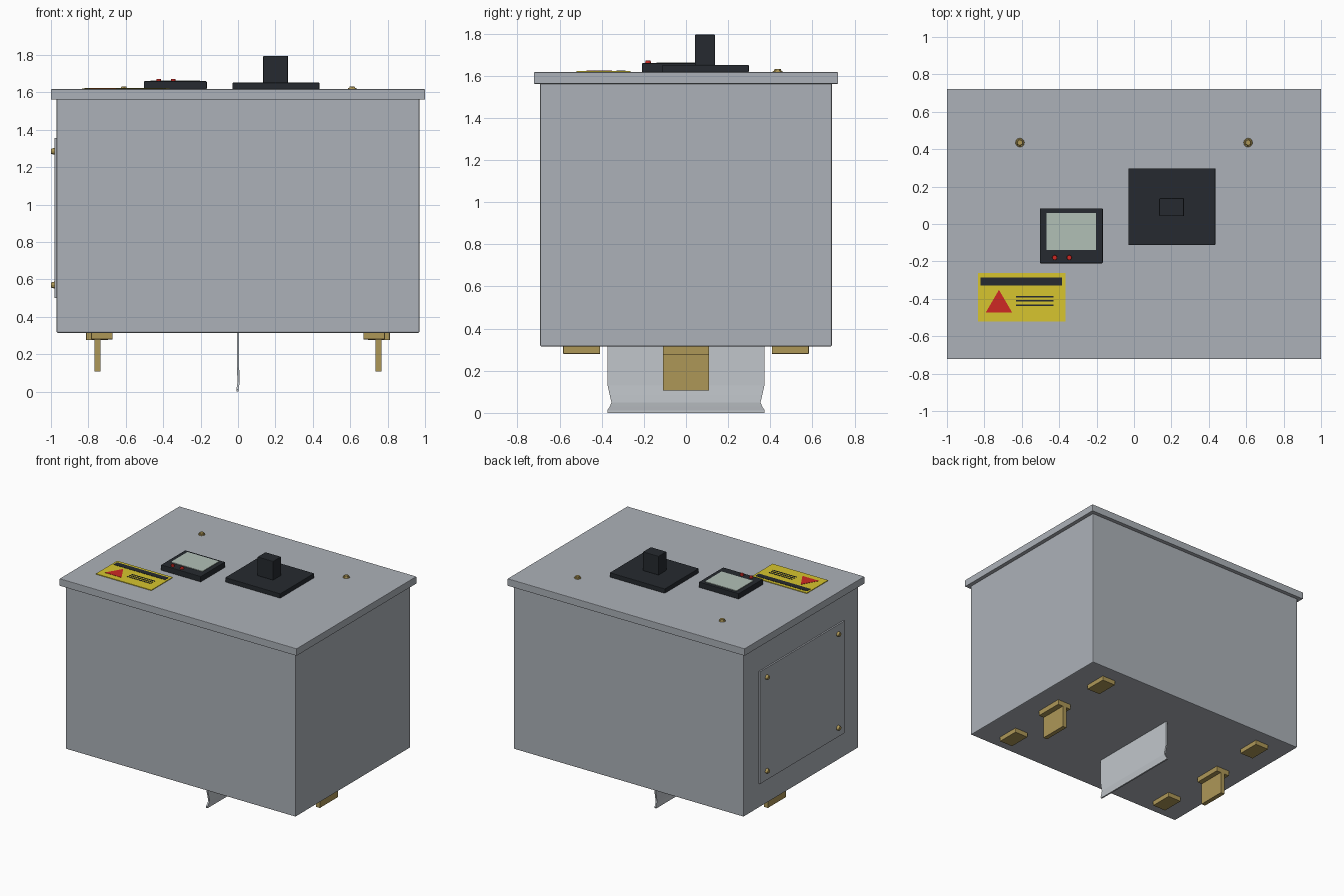
import bpy, bmesh, math

if "Cube" in bpy.data.objects:
    bpy.data.objects.remove(bpy.data.objects["Cube"])


def make_mat(name, r, g, b):
    m = bpy.data.materials.new(name)
    m.diffuse_color = tuple((c / 255) ** 2.2 for c in (r, g, b)) + (1,)
    m.use_nodes = True
    m.node_tree.nodes["Principled BSDF"].inputs["Base Color"].default_value = m.diffuse_color
    return m


STEEL = make_mat("steel", 171, 176, 183)
PALE = make_mat("pale_steel", 192, 197, 202)
BLACK = make_mat("black_plastic", 42, 46, 51)
BRASS = make_mat("brass", 172, 150, 88)
YELLOW = make_mat("yellow", 214, 196, 50)
RED = make_mat("red", 205, 45, 40)
GLASS = make_mat("screen_green", 176, 190, 181)


def finish(name, bm, mat, bevel=0):
    bmesh.ops.recalc_face_normals(bm, faces=bm.faces)
    me = bpy.data.meshes.new(name)
    bm.to_mesh(me)
    bm.free()
    me.materials.append(mat)
    ob = bpy.data.objects.new(name, me)
    bpy.context.collection.objects.link(ob)
    if bevel:
        mod = ob.modifiers.new("bevel", 'BEVEL')
        mod.width, mod.segments = bevel, 2
    return ob


def box(name, xs, ys, zs, mat, bevel=0):
    bm = bmesh.new()
    bmesh.ops.create_cube(bm, size=1)
    for v in bm.verts:
        v.co = [s[0] if c < 0 else s[1] for s, c in zip((xs, ys, zs), v.co)]
    return finish(name, bm, mat, bevel)


def disc(name, loc, r1, r2, depth, sides, mat, rot=(0, 0, 0)):
    # tapered disc whose base sits at loc
    bm = bmesh.new()
    bmesh.ops.create_cone(bm, cap_ends=True, segments=sides, radius1=r1, radius2=r2, depth=depth)
    bmesh.ops.translate(bm, verts=bm.verts, vec=(0, 0, depth / 2))
    ob = finish(name, bm, mat)
    ob.location, ob.rotation_euler = loc, rot
    return ob


def prism(name, pts, z0, z1, mat):
    bm = bmesh.new()
    face = bm.faces.new([bm.verts.new((x, y, z0)) for x, y in pts])
    ext = bmesh.ops.extrude_face_region(bm, geom=[face])["geom"]
    for v in ext:
        if isinstance(v, bmesh.types.BMVert):
            v.co.z = z1
    return finish(name, bm, mat)


TOP = 1.617

# cabinet and overhanging lid
box("cabinet_body", (-.97, .97), (-.692, .692), (.315, 1.57), STEEL, .006)
box("lid", (-1, 1), (-.722, .722), (1.562, TOP), STEEL, .003)

# access panel with corner screws on the left side
box("side_panel", (-.982, -.965), (-.51, .51), (.5, 1.355), STEEL)
for y in (-.43, .43):
    for z in (.57, 1.285):
        disc("panel_screw", (-.982, y, z), .019, .014, .018, 10, BRASS, (0, -math.pi / 2, 0))

# lid screws: washer and hexagonal head
for x in (-.61, .61):
    disc("lid_screw_washer", (x, .435, TOP), .024, .022, .006, 12, BRASS)
    disc("lid_screw_head", (x, .435, TOP + .006), .018, .015, .009, 6, BRASS)

# switch plate and handle
box("switch_plate", (-.03, .435), (-.112, .298), (TOP, 1.652), BLACK, .003)
box("switch_handle", (.135, .267), (.042, .138), (1.65, 1.795), BLACK, .004)

# meter with screen and two buttons
box("meter_case", (-.503, -.167), (-.21, .083), (TOP, 1.66), BLACK, .004)
box("meter_screen", (-.468, -.202), (-.14, .06), (1.655, 1.664), GLASS)
for x in (-.424, -.346):
    disc("meter_button", (x, -.18, 1.658), .014, .012, .014, 12, RED)

# warning plate with band, triangle and plain stripes
box("warning_plate", (-.835, -.367), (-.52, -.263), (TOP, 1.622), YELLOW)
box("warning_band", (-.82, -.384), (-.33, -.287), (1.621, 1.624), BLACK)
prism("warning_triangle", [(-.792, -.472), (-.652, -.472), (-.722, -.352)], 1.621, 1.624, RED)
for y in (-.388, -.411, -.434):
    box("warning_stripe", (-.63, -.43), (y - .004, y + .004), (1.621, 1.624), BLACK)

# brass feet and T-shaped contacts below
for s in (-1, 1):
    side = lambda a, b: tuple(sorted((s * a, s * b)))
    for y in (-.495, .495):
        box("foot_pad", side(.67, .785), (y - .088, y + .088), (.28, .318), BRASS, .003)
    box("contact_flange", side(.695, .812), (-.11, .11), (.276, .318), BRASS, .003)
    box("contact_blade", side(.734, .768), (-.11, .11), (.107, .28), BRASS)

# thin hanging fin: (half width, z, sideways bend) per row
rows = [(.372, .32, 0), (.372, .13, 0), (.362, .085, .002), (.354, .05, .003),
        (.362, .03, 0), (.374, .012, -.003), (.372, 0, -.003)]
bm = bmesh.new()
rings = [[bm.verts.new((bx + sx * .006, sy * w, z)) for sx, sy in ((-1, -1), (1, -1), (1, 1), (-1, 1))]
         for w, z, bx in rows]
for a, b in zip(rings, rings[1:]):
    for i in range(4):
        j = (i + 1) % 4
        bm.faces.new((a[i], a[j], b[j], b[i]))
bm.faces.new(rings[0])
bm.faces.new(rings[-1])
finish("hanging_fin", bm, PALE)
